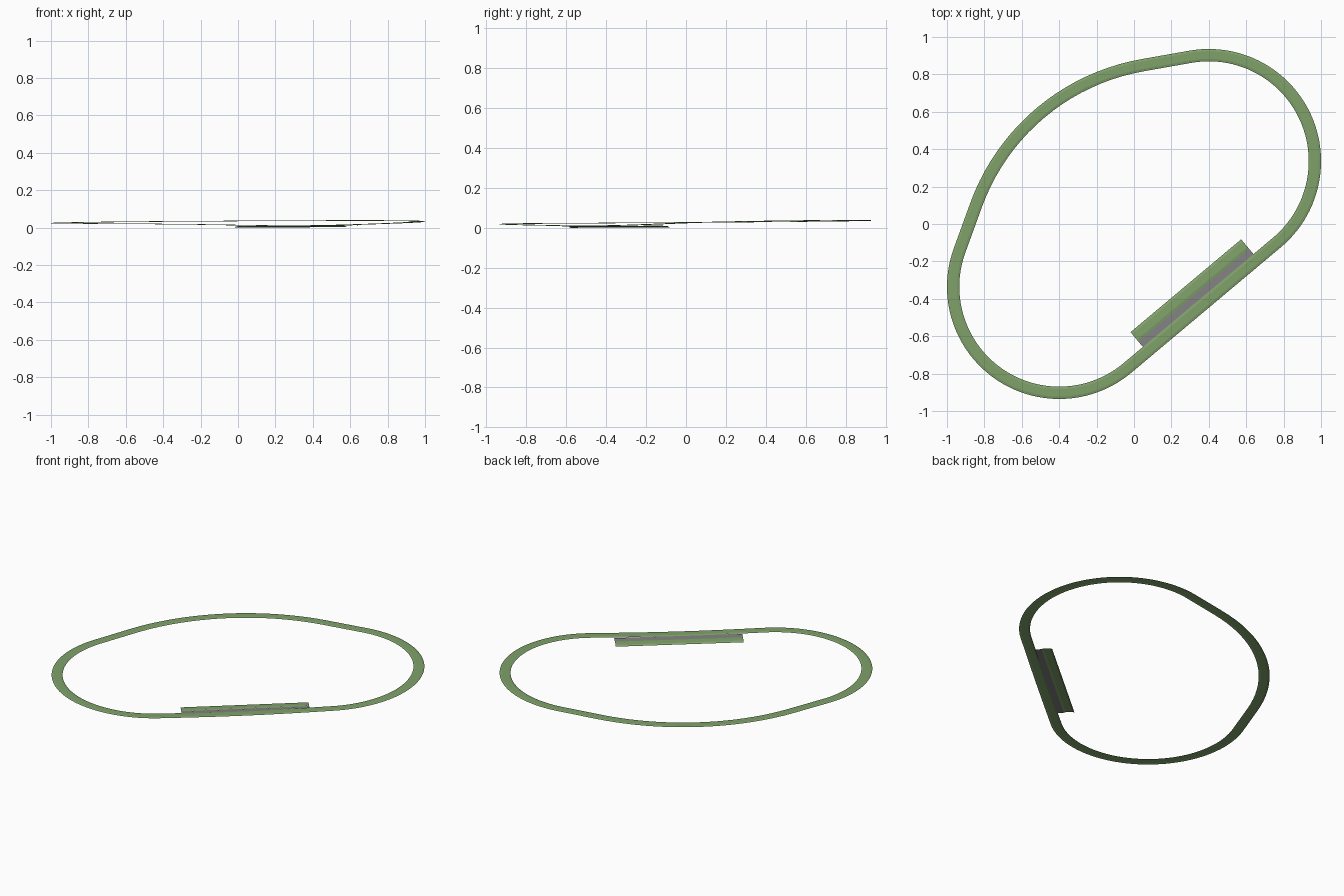
import bpy, bmesh
from math import radians, sin, cos, exp
from mathutils import Vector

cube = bpy.data.objects.get("Cube")
if cube:
    bpy.data.objects.remove(cube)


def material(name, rgb):
    m = bpy.data.materials.new(name)
    m.use_nodes = True
    m.diffuse_color = (*rgb, 1)
    m.node_tree.nodes["Principled BSDF"].inputs["Base Color"].default_value = (*rgb, 1)
    return m


green = material("grass green", (0.215, 0.36, 0.145))
grey = material("stone grey", (0.225, 0.215, 0.23))

HALF = 0.033           # half width of a strip
RADIUS = 0.567         # end curves
WIDE = 1.161           # wide curve on the far side
LINK = 0.26            # short straights
SPAN = 0.522           # half length of the long straight
U = Vector((cos(radians(40)), sin(radians(40))))
V = Vector((-U.y, U.x))
CROWN = [(-HALF, 0), (-HALF * 0.6, 0.003), (HALF * 0.6, 0.003), (HALF, 0)]


def strip(name, path, profile, mat, closed=False):
    """Sweep an open cross-section along (position, heading, height) stations."""
    bm = bmesh.new()
    rows = []
    for p, heading, z in path:
        side = Vector((-sin(heading), cos(heading)))
        rows.append([bm.verts.new((*(p + side * s), z + h)) for s, h in profile])
    pairs = list(zip(rows, rows[1:]))
    if closed:
        pairs.append((rows[-1], rows[0]))
    for a, b in pairs:
        for i in range(len(profile) - 1):
            bm.faces.new((a[i], b[i], b[i + 1], a[i + 1]))
    bm.normal_update()
    for f in bm.faces:
        if f.normal.z < 0:
            f.normal_flip()
    mesh = bpy.data.meshes.new(name)
    bm.to_mesh(mesh)
    bm.free()
    mesh.materials.append(mat)
    ob = bpy.data.objects.new(name, mesh)
    bpy.context.collection.objects.link(ob)


def ground(p):
    # gentle slope with a dip beside the siding
    dip = exp(-((p - V * -RADIUS).length / 0.8) ** 2)
    return 0.030 + 0.004 * p.x + 0.006 * p.y - 0.020 * dip


# Loop: straights and clockwise curves joined end to end
p = U * SPAN - V * RADIUS
heading = radians(220)
loop = []
for kind, size, turn in [("line", 2 * SPAN, 0), ("arc", RADIUS, 150), ("line", LINK, 0),
                         ("arc", WIDE, 60), ("line", LINK, 0), ("arc", RADIUS, 150)]:
    steps = 10 if kind == "line" else turn // 3
    for i in range(steps):
        loop.append((p.copy(), heading, ground(p)))
        angle = radians(turn) / steps
        length = size / steps if kind == "line" else 2 * size * sin(angle / 2)
        p += Vector((cos(heading - angle / 2), sin(heading - angle / 2))) * length
        heading -= angle
strip("track_loop", loop, CROWN, green, closed=True)


# Siding and the flat paved strip between it and the loop
def straight(offset, z):
    return [(U * u + V * offset, radians(40), z + 0.003 * u)
            for u in (-0.386, -0.2, 0, 0.2, 0.386)]


strip("siding", straight(-0.464, 0.0065),
      [(-HALF * 1.04, 0.001), (-HALF * 0.6, 0.003), (HALF * 0.6, 0.001), (HALF, -0.0053)],
      green)
strip("paved_strip", straight(-0.516, 0.0065), [(-0.021, 0.002), (0.019, 0)], grey)
